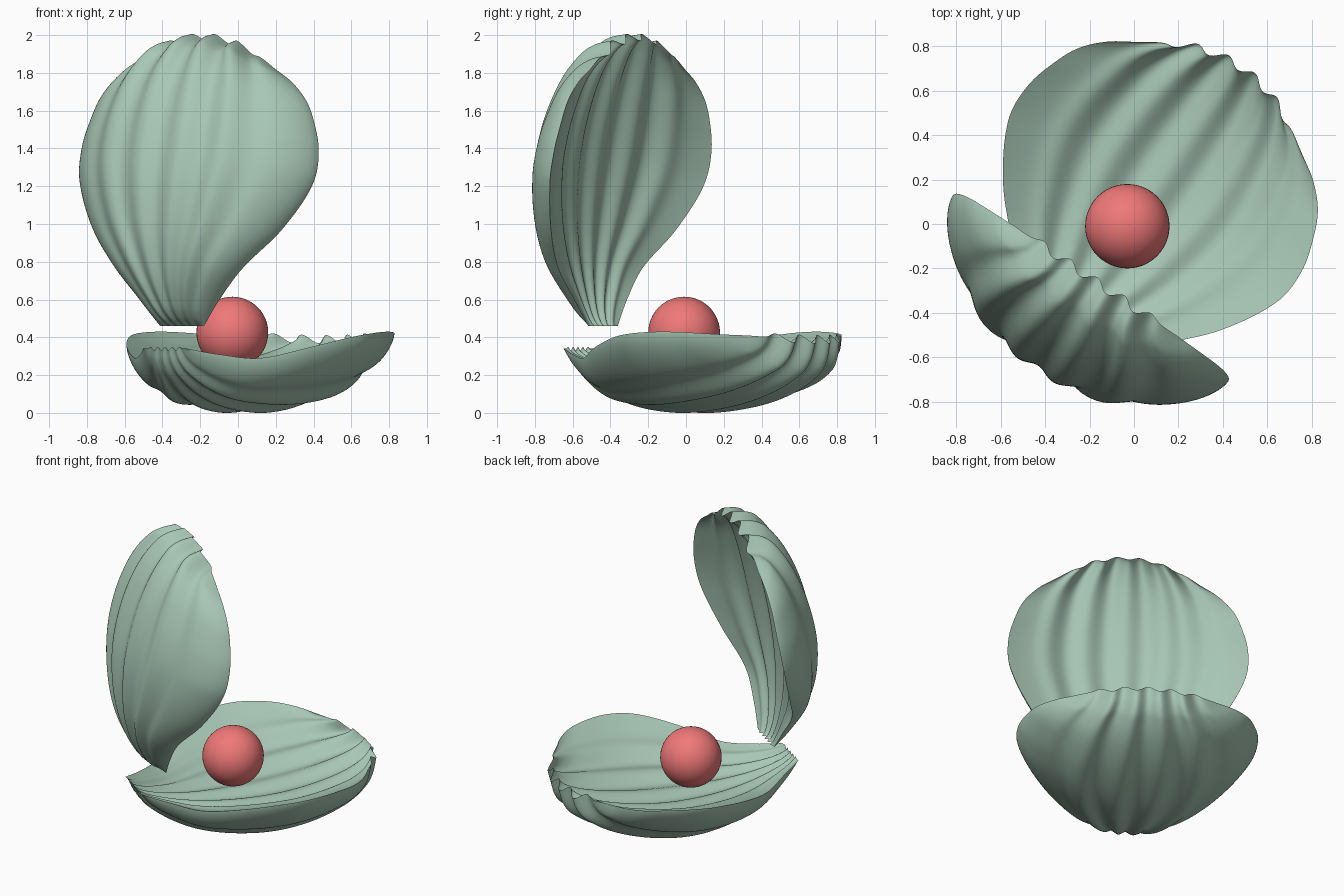
import bpy, bmesh, math
from mathutils import Vector

if "Cube" in bpy.data.objects:
    bpy.data.objects.remove(bpy.data.objects["Cube"])

# Shell axis runs from hinge to lip, turned 56 degrees in plan
AX = math.radians(56)
U = Vector((math.cos(AX), math.sin(AX), 0))
P = Vector((math.sin(AX), -math.cos(AX), 0))
Z = Vector((0, 0, 1))

# Profiles along the shell (position 0..1, value)
WIDTH = [(0, .14), (.1, .25), (.22, .4), (.37, .59), (.55, .73), (.68, .745),
         (.8, .7), (.88, .645), (.95, .55), (1, .44)]
RIM = [(0, .34), (.1, .31), (.22, .29), (.37, .35), (.55, .41), (.75, .43), (1, .41)]
DEPTH = [(0, 0), (.02, .07), (.058, .14), (.15, .235), (.28, .31), (.44, .35), (.57, .35),
         (.73, .315), (.86, .25), (.955, .16), (.985, .09), (1, 0)]


def curve(pts, x):
    """Smooth interpolation through profile points."""
    n = len(pts)
    i = max(k for k in range(n - 1) if pts[k][0] <= x + 1e-9)

    def slope(k):
        a, b = pts[max(k - 1, 0)], pts[min(k + 1, n - 1)]
        return (b[1] - a[1]) / (b[0] - a[0])
    (x0, y0), (x1, y1) = pts[i], pts[i + 1]
    h = x1 - x0
    q = (x - x0) / h
    return ((2*q**3 - 3*q*q + 1) * y0 + (q**3 - 2*q*q + q) * h * slope(i)
            + (3*q*q - 2*q**3) * y1 + (q**3 - q*q) * h * slope(i + 1))


def ribs(t):
    """Four rounded ridges between five grooves, fading into smooth wings."""
    t = abs(t)
    if t < .66:
        return -math.cos(2 * math.pi * t / .33)
    return -math.exp(-((t - .66) / .09) ** 2)


def shell_point(s, t, inner):
    c = ribs(t)
    u = -.69 + s * (1.545 - .165 * t * t) + .018 * c * s ** 8
    p = t * curve(WIDTH, s)
    base = (.34 + .05 * s) * (1 - t * t) + curve(RIM, s) * t * t
    if inner:
        d = .16 * max(4 * s * (1 - s), 0) ** .6 * (1 - t * t)
    else:
        d = curve(DEPTH, s) * max(1 - abs(t) ** 2.2, 0) ** .6
    amp = .009 + .013 * s
    return u, p, base - d - amp * c


def make_shell(name, place, mat, ns=80, nt=160):
    bm = bmesh.new()
    grids = []
    for inner in (False, True):
        g = []
        for i in range(ns + 1):
            s = (1 - math.cos(math.pi * i / ns)) / 2
            row = []
            for j in range(nt + 1):
                t = math.sin(math.pi / 2 * (2 * j / nt - 1))
                edge = i in (0, ns) or j in (0, nt)
                if inner and edge:
                    row.append(grids[0][i][j])      # shared rim
                else:
                    row.append(bm.verts.new(place(*shell_point(s, t, inner))))
            g.append(row)
        grids.append(g)
        for i in range(ns):
            for j in range(nt):
                q = [g[i][j], g[i+1][j], g[i+1][j+1], g[i][j+1]]
                if bm.faces.get(q) is None:
                    bm.faces.new(q if inner else q[::-1])
    bmesh.ops.recalc_face_normals(bm, faces=bm.faces)
    me = bpy.data.meshes.new(name)
    bm.to_mesh(me)
    bm.free()
    ob = bpy.data.objects.new(name, me)
    bpy.context.collection.objects.link(ob)
    me.materials.append(mat)
    bpy.ops.object.select_all(action='DESELECT')
    ob.select_set(True)
    bpy.context.view_layer.objects.active = ob
    bpy.ops.object.shade_smooth_by_angle(angle=math.radians(50))
    return ob


def material(name, rgb):
    m = bpy.data.materials.new(name)
    m.diffuse_color = (*rgb, 1)
    m.use_nodes = True
    m.node_tree.nodes["Principled BSDF"].inputs["Base Color"].default_value = m.diffuse_color
    return m


green = material("shell_green", (.39, .57, .46))
red = material("pearl_red", (.87, .19, .19))

# Lower shell lies flat
make_shell("lower_shell", lambda u, p, z: U * u + P * p + Z * z, green)

# Upper shell: same form, mirrored and swung open on the hinge
TILT = math.radians(6.3)
ALONG = U * math.sin(TILT) + Z * math.cos(TILT)
INWARD = U * math.cos(TILT) - Z * math.sin(TILT)
HINGE = U * -.53 + Z * .46
make_shell("upper_shell",
           lambda u, p, z: HINGE + ALONG * (u + .69) + P * p + INWARD * (z - .34), green)

# Pearl
bpy.ops.mesh.primitive_uv_sphere_add(segments=48, ring_count=24, radius=.19,
                                     location=(-.03, -.01, .425))
pearl = bpy.context.object
pearl.name = "pearl"
pearl.data.materials.append(red)
bpy.ops.object.shade_smooth()
